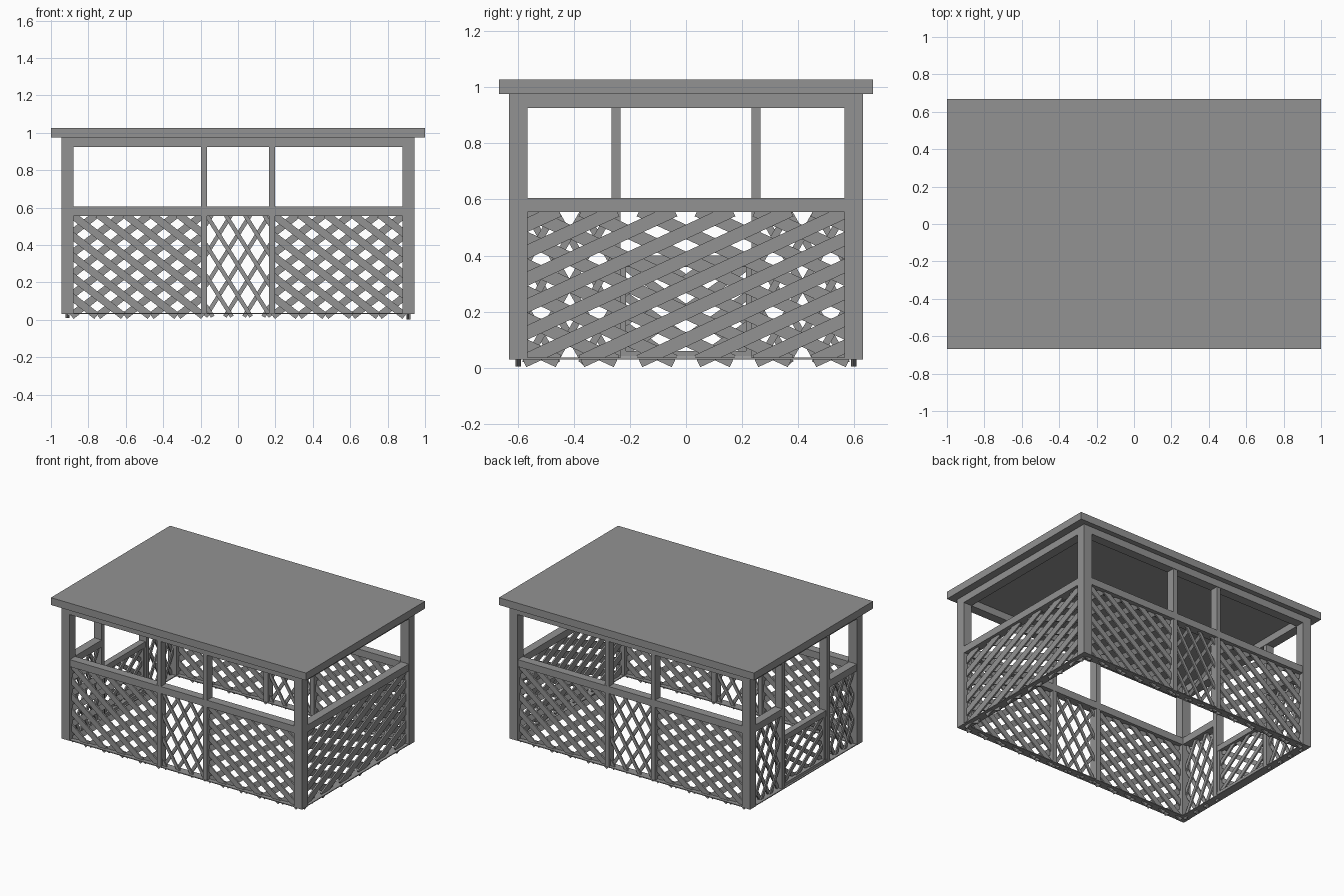
import bpy, bmesh
from math import atan2, cos, sin, pi
from mathutils import Matrix, Vector

old = bpy.data.objects.get("Cube")
if old:
    bpy.data.objects.remove(old)

grey = bpy.data.materials.new("grey_timber")
grey.use_nodes = True
colour = (0.29, 0.29, 0.29, 1)
grey.diffuse_color = colour
grey.node_tree.nodes["Principled BSDF"].inputs["Base Color"].default_value = colour

# Main dimensions
PX, PY, POST = 0.912, 0.598, 0.065      # corner post centres and thickness
FLOOR, RAIL_LOW, RAIL_TOP = 0.03, 0.555, 0.605
BEAM_LOW, ROOF_LOW, ROOF_TOP = 0.925, 0.975, 1.027
MID, MID_W, MID_D = 0.25, 0.032, 0.058
PITCH = 0.087


def add_box(bm, lo, hi, frame=Matrix()):
    """Box between two corners, placed by a frame matrix."""
    lo, hi = Vector(lo), Vector(hi)
    size = Matrix.Diagonal((*(hi - lo), 1))
    bmesh.ops.create_cube(bm, size=1, matrix=frame @ Matrix.Translation((lo + hi) / 2) @ size)


def finish(name, bm):
    mesh = bpy.data.meshes.new(name)
    bm.to_mesh(mesh)
    bm.free()
    mesh.materials.append(grey)
    bpy.context.collection.objects.link(bpy.data.objects.new(name, mesh))


def box(name, lo, hi, frame=Matrix()):
    bm = bmesh.new()
    add_box(bm, lo, hi, frame)
    finish(name, bm)


def lattice(name, frame, u0, u1, z0, z1, width, lean=1):
    """Two layers of slats parallel to the panel's diagonals."""
    bm = bmesh.new()
    w, h = u1 - u0, z1 - z0
    centre = frame @ Matrix.Translation(((u0 + u1) / 2, 0, (z0 + z1) / 2))
    for layer, side in ((-0.005, lean), (0.005, -lean)):
        a = atan2(h, w) * side
        d, n = Vector((cos(a), sin(a))), Vector((-sin(a), cos(a)))
        count = int((w + h) / PITCH)
        for k in range(-count, count + 1):
            p = n * (k * PITCH)
            # Clip the slat's centre line to the panel
            spans = [sorted(((-s / 2 - c) / t, (s / 2 - c) / t))
                     for s, c, t in ((w, p.x, d.x), (h, p.y, d.y))]
            start, end = max(s[0] for s in spans), min(s[1] for s in spans)
            if end - start < 0.01:
                continue
            turn = Matrix.Translation((p.x, layer, p.y)) @ Matrix.Rotation(-a, 4, 'Y')
            add_box(bm, (start - 0.015, -0.005, -width / 2),
                    (end + 0.015, 0.005, width / 2), centre @ turn)
    finish(name, bm)


def side_frame(angle, distance):
    """Local x runs along the side, local -y points outwards."""
    return Matrix.Rotation(angle, 4, 'Z') @ Matrix.Translation((0, -distance, 0))


def bar(name, frame, u0, u1, z0, z1, depth):
    box(name, (u0, -depth / 2, z0), (u1, depth / 2, z1), frame)


# Roof slab and corner posts
box("roof", (-1, -0.667, ROOF_LOW), (1, 0.667, ROOF_TOP))
for sx, across in ((-1, "right"), (1, "left")):
    for sy, along in ((-1, "front"), (1, "back")):
        x, y, r = sx * PX, sy * PY, POST / 2
        box(f"{along}_{across}_post", (x - r, y - r, FLOOR), (x + r, y + r, ROOF_LOW))

sides = {
    "front": (side_frame(0, PY), PX),
    "back": (side_frame(pi, PY), PX),
    "left": (side_frame(pi / 2, PX), PY),
    "right": (side_frame(-pi / 2, PX), PY),
}

# Roof beams and sills around all sides
for name, (frame, half) in sides.items():
    end = half - POST / 2
    bar(name + "_beam", frame, -end, end, BEAM_LOW, ROOF_LOW, POST)
    bar(name + "_sill", frame, -end, end, FLOOR, FLOOR + 0.006, 0.06)

# Long sides: three lattice panels between two slim posts
post_at = 0.181
end = PX - POST / 2
for name in ("front", "back"):
    frame = sides[name][0]
    bar(name + "_rail", frame, -end, end, RAIL_LOW, RAIL_TOP, 0.06)
    edge = post_at + MID_W / 2
    for s, tag in ((-1, "a"), (1, "b")):
        u = s * post_at
        bar(f"{name}_slim_post_{tag}", frame, u - MID_W / 2, u + MID_W / 2, FLOOR, BEAM_LOW, MID_D)
        u0, u1 = sorted((s * edge, s * end))
        lattice(f"{name}_wide_lattice_{tag}", frame, u0, u1, FLOOR, RAIL_LOW, 0.04, -1)
    inner = post_at - MID_W / 2
    lattice(name + "_middle_lattice", frame, -inner, inner, FLOOR, RAIL_LOW, 0.022, -1)

# Closed end: one full-width lattice panel
end = PY - POST / 2
frame = sides["left"][0]
bar("left_rail", frame, -end, end, RAIL_LOW, RAIL_TOP, 0.06)
lattice("left_lattice", frame, -end, end, FLOOR, RAIL_LOW, 0.047)

# Entrance end: two narrow panels and a low gate
frame = sides["right"][0]
edge, inner = MID + MID_W / 2, MID - MID_W / 2
for s, tag in ((-1, "a"), (1, "b")):
    u = s * MID
    bar("right_slim_post_" + tag, frame, u - MID_W / 2, u + MID_W / 2, FLOOR, BEAM_LOW, MID_D)
    u0, u1 = sorted((s * edge, s * end))
    bar("right_rail_" + tag, frame, u0, u1, RAIL_LOW, RAIL_TOP, 0.06)
    lattice("right_lattice_" + tag, frame, u0, u1, FLOOR, RAIL_LOW, 0.025)
    g0, g1 = sorted((s * inner, s * (inner - 0.02)))
    bar("gate_stile_" + tag, frame, g0, g1, 0.04, 0.4, 0.04)
bar("gate_top_rail", frame, -inner, inner, 0.36, 0.4, 0.045)
bar("gate_bottom_rail", frame, -inner, inner, 0.04, 0.06, 0.045)
lattice("gate_lattice", frame, -inner + 0.02, inner - 0.02, 0.06, 0.36, 0.03)
